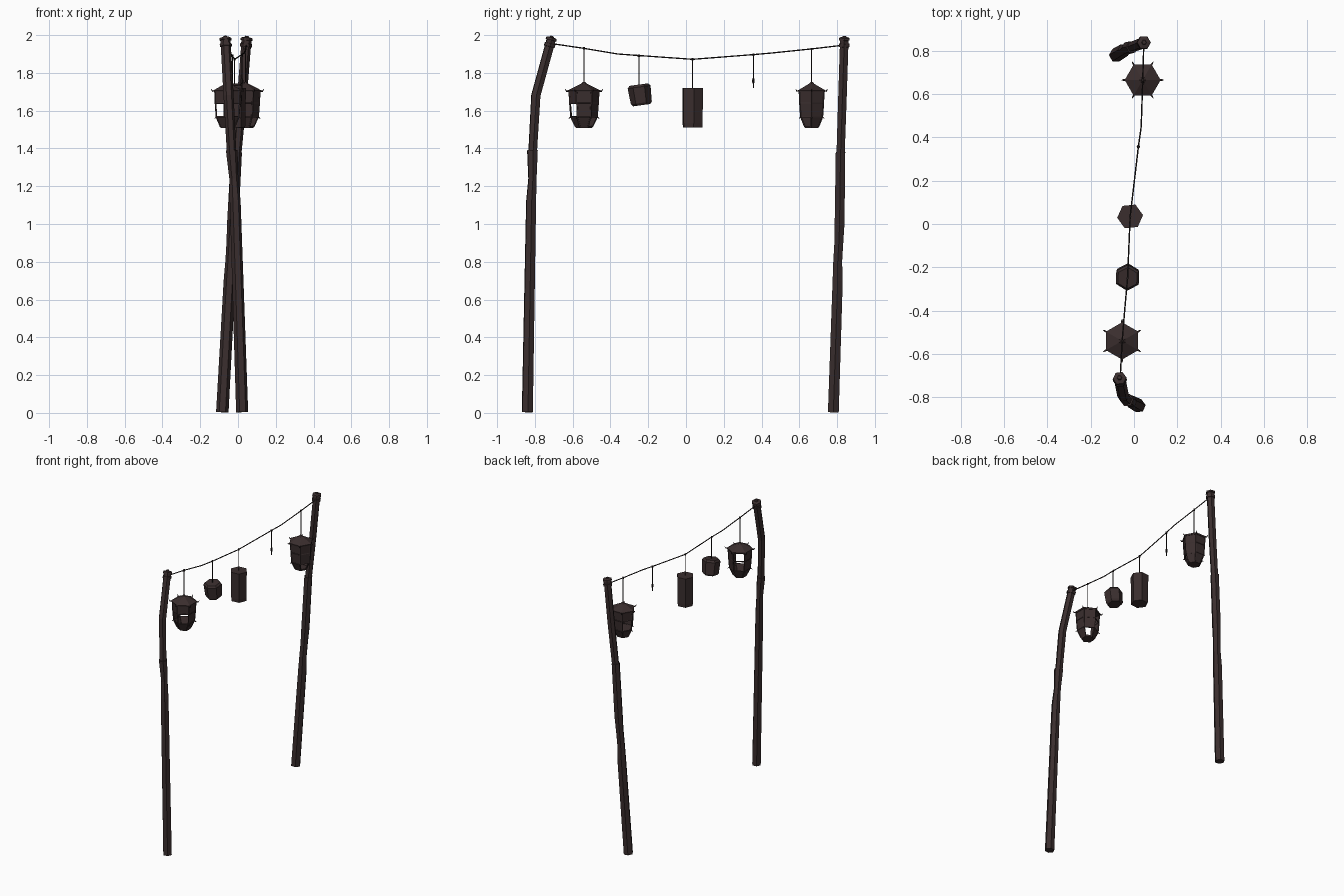
import bpy, bmesh, math
from mathutils import Vector, Matrix

if "Cube" in bpy.data.objects:
    bpy.data.objects.remove(bpy.data.objects["Cube"])


def material(name, rgb):
    m = bpy.data.materials.new(name)
    m.diffuse_color = (*rgb, 1)
    m.use_nodes = True
    m.node_tree.nodes["Principled BSDF"].inputs["Base Color"].default_value = m.diffuse_color
    return m


WOOD = material("dark_brown_wood", (0.042, 0.027, 0.027))
CORD = material("blackened_cord", (0.018, 0.013, 0.013))


def finish(name, bm, mat):
    bmesh.ops.recalc_face_normals(bm, faces=bm.faces)
    me = bpy.data.meshes.new(name)
    bm.to_mesh(me)
    bm.free()
    me.materials.append(mat)
    ob = bpy.data.objects.new(name, me)
    bpy.context.collection.objects.link(ob)
    return ob


def add_tube(bm, path, radii, sides=6, turn=0.0):
    """Skin closed rings along a path, each square to the local direction."""
    pts = [Vector(p) for p in path]
    rings = []
    for i, p in enumerate(pts):
        t = pts[min(i + 1, len(pts) - 1)] - pts[max(i - 1, 0)]
        q = Vector((0, 0, 1)).rotation_difference(t.normalized())
        ring = []
        for k in range(sides):
            a = turn + math.tau * k / sides
            ring.append(bm.verts.new(p + q @ Vector((math.cos(a), math.sin(a), 0)) * radii[i]))
        rings.append(ring)
    for a, b in zip(rings, rings[1:]):
        for k in range(sides):
            n = (k + 1) % sides
            bm.faces.new((a[k], a[n], b[n], b[k]))
    bm.faces.new(rings[0][::-1])
    bm.faces.new(rings[-1])


def tube(name, path, radii, mat=WOOD, sides=6, turn=0.0):
    bm = bmesh.new()
    add_tube(bm, path, radii, sides, turn)
    return finish(name, bm, mat)


def pole(name, lower, lower_r, upper, upper_r, turn):
    tube(name + "_lower", lower, lower_r, turn=turn)
    tube(name + "_upper", upper, upper_r, turn=turn)
    # stepped cap, aligned with the last stretch of the pole
    top = Vector(upper[-1])
    d = (top - Vector(upper[-2])).normalized()
    steps = [(-0.035, .027), (-0.034, .032), (-0.018, .032), (-0.017, .027),
             (0, .027), (.001, .033), (.013, .031), (.018, .012), (.024, .009)]
    tube(name + "_cap", [top + d * h for h, r in steps], [r for h, r in steps], turn=turn)


# Two crooked poles, each in a lower and a thinner upper section
pole("front_pole",
     [(.022, -.84, .004), (-.015, -.82, 1.12), (-.022, -.813, 1.24), (-.033, -.813, 1.39)],
     [.032, .029, .024, .031],
     [(-.033, -.813, 1.36), (-.05, -.795, 1.68), (-.066, -.715, 1.972)],
     [.025, .027, .027], .1)
pole("rear_pole",
     [(-.083, .78, .004), (-.045, .803, .70), (-.04, .803, .80), (-.034, .809, .90),
      (-.028, .813, 1.0), (-.008, .818, 1.38)],
     [.033, .031, .027, .027, .030, .029],
     [(-.008, .818, 1.36), (.02, .828, 1.66), (.045, .838, 1.972)],
     [.025, .026, .026], .0)

# Sagging rope between the pole tops
rope = [(-.064, -.71, 1.955), (-.055, -.54, 1.93), (-.04, -.36, 1.9), (-.03, -.25, 1.892),
        (-.018, .035, 1.872), (.02, .357, 1.897), (.033, .45, 1.905), (.04, .665, 1.927),
        (.045, .835, 1.947)]
tube("rope", rope, [.0035] * len(rope), CORD, 5)


def hanging_cord(name, i, z):
    x, y, top = rope[i]
    tube(name + "_cord", [(x, y, top), (x, y, z)], [.0028] * 2, CORD, 5)
    # knot over the rope
    tube(name + "_knot", [(x, y, top - .007), (x, y, top + .006)], [.006] * 2, CORD, 5)
    return Vector((x, y, 0))


# Framed lantern; open_parts holds (face angle, band) pairs left without a panel
def framed_lantern(name, i, turn, R, open_parts):
    c = hanging_cord(name, i, 1.74)
    prof = [(1.71, R * .90), (1.64, R * .86), (1.567, R * .79), (1.515, R * .5)]

    def at(k, r, z):
        a = math.radians(turn + 60 * k)
        return c + Vector((math.cos(a) * r, math.sin(a) * r, z))

    tube(name + "_roof", [c + Vector((0, 0, z)) for z in (1.698, 1.708, 1.742, 1.752)],
         [R * .97, R, R * .2, R * .07], turn=math.radians(turn))
    tube(name + "_base", [c + Vector((0, 0, z)) for z in (1.508, 1.52)],
         [R * .5, R * .54], turn=math.radians(turn))
    panels, frame = bmesh.new(), bmesh.new()
    for k in range(6):
        angle = turn + 60 * k + 30
        for band in range(3):
            (z0, r0), (z1, r1) = prof[band], prof[band + 1]
            add_tube(frame, [at(k, r0, z0), at(k, r1, z1)], [.005] * 2, 4)
            if (angle % 360, band) not in open_parts:
                panels.faces.new([panels.verts.new(p) for p in (
                    at(k, r0, z0), at(k, r1, z1), at(k + 1, r1, z1), at(k + 1, r0, z0))])
        # rails between the corner posts
        for z, r in prof[1:3]:
            add_tube(frame, [at(k, r, z), at(k + 1, r, z)], [.004] * 2, 4)
        # small spikes at the eaves and the lower corners
        add_tube(frame, [at(k, R * .95, 1.705), at(k, R * 1.08, 1.703), at(k, R * 1.17, 1.714)],
                 [.005, .004, .001], 4)
        add_tube(frame, [at(k, R * .78, 1.567), at(k, R * .95, 1.558)], [.005, .001], 4)
    finish(name + "_frame", frame, WOOD)
    ob = finish(name + "_panels", panels, WOOD)
    mod = ob.modifiers.new("thickness", 'SOLIDIFY')
    mod.thickness = .004
    mod.offset = 0


framed_lantern("front_lantern", 1, 30, .086,
               {(300, 1), (240, 1), (120, 0), (120, 1), (60, 2)})
framed_lantern("rear_lantern", 7, 0, .083, {(150, 1), (330, 2)})


# Plain six-sided paper lanterns
def plain_lantern(name, i, prof, turn, tilt):
    c = hanging_cord(name, i, prof[-1][0] - .01)
    ob = tube(name, [(0, 0, z - prof[-1][0]) for z, r in prof], [r for z, r in prof],
              turn=math.radians(turn))
    ob.matrix_world = (Matrix.Translation(c + Vector((0, 0, prof[-1][0])))
                       @ Matrix.Rotation(math.radians(tilt), 4, 'X'))


plain_lantern("short_lantern", 3,
              [(1.628, .046), (1.64, .056), (1.725, .061), (1.738, .05)], 28, 8)
plain_lantern("tall_lantern", 4, [(1.51, .056), (1.535, .058), (1.72, .060)], 6, 0)

# Empty cord with a small hook weight
c = hanging_cord("empty_hook", 5, 1.72)
tube("hook_weight", [c + Vector((0, 0, z)) for z in (1.742, 1.75, 1.763, 1.775)],
     [.003, .008, .008, .003], CORD)
